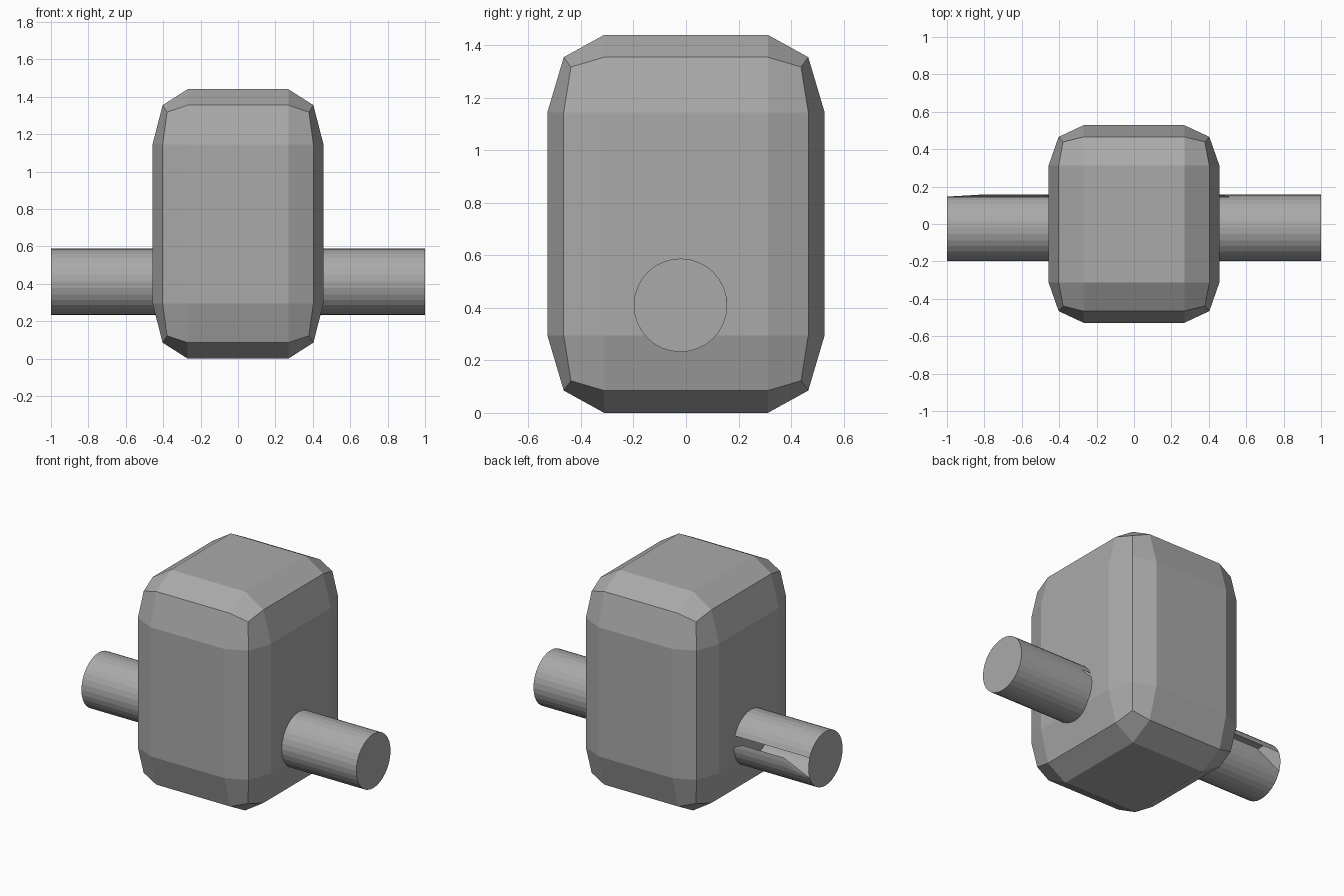
import bpy, bmesh, math

cube = bpy.data.objects.get("Cube")
if cube:
    bpy.data.objects.remove(cube, do_unlink=True)

grey = bpy.data.materials.new("plain_grey")
grey.use_nodes = True
grey.diffuse_color = (0.4, 0.4, 0.4, 1)
grey.node_tree.nodes["Principled BSDF"].inputs["Base Color"].default_value = (0.4, 0.4, 0.4, 1)


def add_object(name, bm):
    bmesh.ops.recalc_face_normals(bm, faces=bm.faces)
    mesh = bpy.data.meshes.new(name)
    bm.to_mesh(mesh)
    bm.free()
    mesh.materials.append(grey)
    obj = bpy.data.objects.new(name, mesh)
    bpy.context.collection.objects.link(obj)
    return obj


# Rounded block: a cube cut in thirds, its edges and corners pulled inwards
HALF = (0.457, 0.528, 0.72)
OUTER = {1: 1.0, 2: 0.882, 3: 0.83}
bm = bmesh.new()
bmesh.ops.create_cube(bm, size=2)
bmesh.ops.subdivide_edges(bm, edges=bm.edges[:], cuts=2, use_grid_fill=True)
for v in bm.verts:
    on_side = [abs(c) > 0.9 for c in v.co]
    reach = OUTER[sum(on_side)]
    for axis in range(3):
        size = reach if on_side[axis] else 0.59
        v.co[axis] = math.copysign(size * HALF[axis], v.co[axis])
    v.co.z += HALF[2]
add_object("body", bm)

# Cross shaft: a sheet rolled round the x axis, with a narrow open seam at the back
RADIUS, AXIS_Y, AXIS_Z, SIDES = 0.178, -0.021, 0.41, 32
SEAM = 22
LIPS = [(-1, -20), (-0.82, 8), (-0.52, 8), (-0.44, -4),
        (0.44, 10), (0.52, SEAM), (1, SEAM)]


def ring_point(x, degrees):
    a = math.radians(degrees)
    return (x, AXIS_Y + RADIUS * math.cos(a), AXIS_Z + RADIUS * math.sin(a))


bm = bmesh.new()
steps = [SEAM + i * 360 / SIDES for i in range(SIDES + 1)]
rings = [[bm.verts.new(ring_point(x, min(a, 360 + lip))) for a in steps]
         for x, lip in LIPS]
for near, far in zip(rings, rings[1:]):
    for i in range(SIDES):
        bm.faces.new((near[i], far[i], far[i + 1], near[i + 1]))
bmesh.ops.remove_doubles(bm, verts=bm.verts[:], dist=0.0001)

# Full round end caps
for x in (-1, 1):
    bm.faces.new([bm.verts.new(ring_point(x, a)) for a in steps[:-1]])
shaft = add_object("cross_shaft", bm)

# Caps must face outwards
for p in shaft.data.polygons:
    if len(p.vertices) == SIDES and p.normal.x * p.center.x < 0:
        p.flip()
